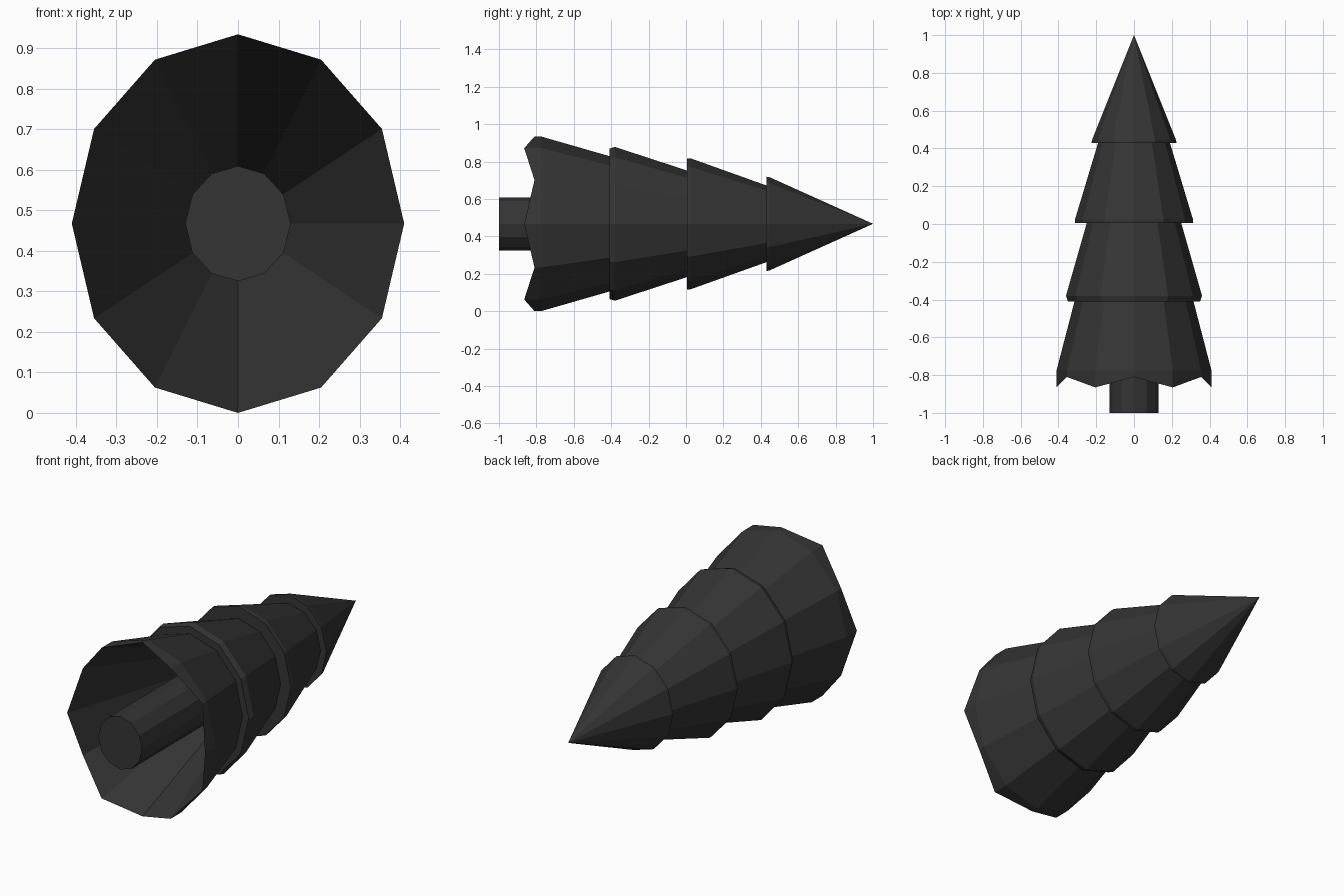
import bpy, bmesh, math

if "Cube" in bpy.data.objects:
    bpy.data.objects.remove(bpy.data.objects["Cube"])

SIDES = 12
CENTRE_Z = 0.467

dark = bpy.data.materials.new("dark")
dark.diffuse_color = (0.035, 0.035, 0.035, 1)
dark.use_nodes = True
dark.node_tree.nodes["Principled BSDF"].inputs["Base Color"].default_value = dark.diffuse_color


def loft(name, rings, tip=None, jagged=()):
    """Skin elliptical rings (y, radius x, radius z) lying along the y axis."""
    bm = bmesh.new()
    loops = []
    for i, (y, rx, rz) in enumerate(rings):
        loop = []
        for k in range(SIDES):
            a = 2 * math.pi * k / SIDES
            drop = 0.055 * (k % 2) if i in jagged else 0
            loop.append(bm.verts.new((rx * math.sin(a), y - drop,
                                      CENTRE_Z + rz * math.cos(a))))
        loops.append(loop)
    for a, b in zip(loops, loops[1:]):
        for k in range(SIDES):
            n = (k + 1) % SIDES
            bm.faces.new((a[k], a[n], b[n], b[k]))
    bm.faces.new(loops[0])
    if tip is None:
        bm.faces.new(loops[-1])
    else:
        top = bm.verts.new((0, tip, CENTRE_Z))
        for k in range(SIDES):
            bm.faces.new((loops[-1][k], loops[-1][(k + 1) % SIDES], top))
    bmesh.ops.recalc_face_normals(bm, faces=bm.faces)
    mesh = bpy.data.meshes.new(name)
    bm.to_mesh(mesh)
    bm.free()
    mesh.materials.append(dark)
    obj = bpy.data.objects.new(name, mesh)
    bpy.context.collection.objects.link(obj)
    return obj


# Trunk, reaching up into the hollow foliage
loft("trunk", [(-1.0, 0.13, 0.142), (0.08, 0.13, 0.142)])

# Foliage: hollow underside, zigzag hem, then four stacked tiers up to the tip
loft("foliage", [
    (0.04, 0.12, 0.135),
    (-0.81, 0.41, 0.467),
    (-0.775, 0.41, 0.467),
    (-0.41, 0.315, 0.362),
    (-0.41, 0.35, 0.402),
    (-0.38, 0.36, 0.411),
    (0.005, 0.25, 0.285),
    (0.005, 0.312, 0.35),
    (0.025, 0.312, 0.35),
    (0.43, 0.19, 0.205),
    (0.43, 0.225, 0.252),
    (0.445, 0.222, 0.25),
], tip=1.0, jagged=(1,))
